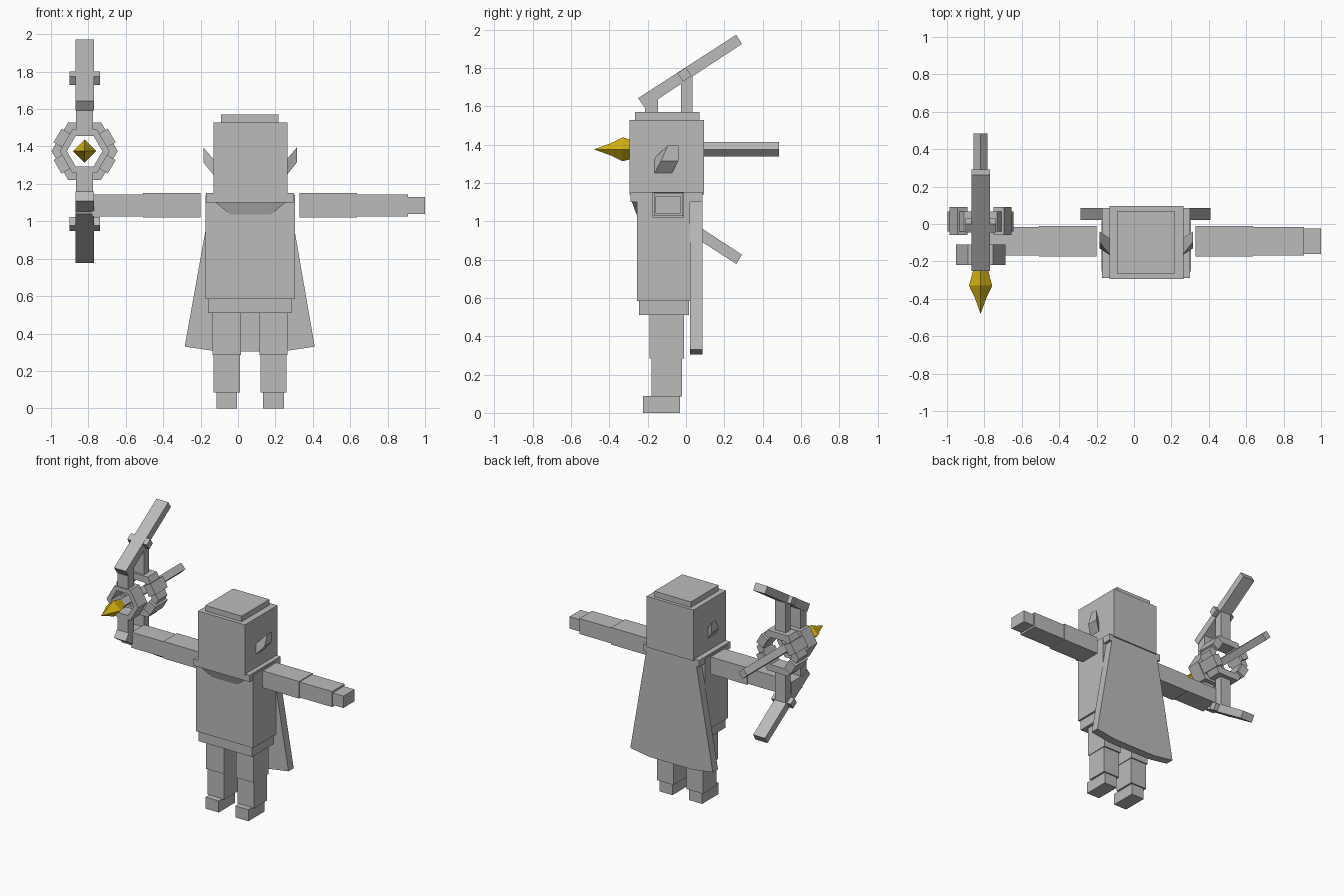
import bpy, bmesh, math
from mathutils import Vector

if "Cube" in bpy.data.objects:
    bpy.data.objects.remove(bpy.data.objects["Cube"])

CX = 0.065      # body symmetry plane
BX = -0.82      # bow centre x
BZ = 1.375      # bow centre height


def material(name, rgb):
    m = bpy.data.materials.new(name)
    m.diffuse_color = (*rgb, 1)
    m.use_nodes = True
    m.node_tree.nodes["Principled BSDF"].inputs["Base Color"].default_value = m.diffuse_color
    return m


GREY = material("plain_grey", (0.5, 0.5, 0.5))
GOLD = material("gold", (0.66, 0.45, 0.006))


def loft(name, rings, mat=GREY, closed=False):
    """Join equal-length rings of points with quads; cap the ends or close the loop."""
    bm = bmesh.new()
    vs = [[bm.verts.new(p) for p in r] for r in rings]
    n = len(rings[0])
    pairs = list(zip(vs, vs[1:])) + ([(vs[-1], vs[0])] if closed else [])
    for a, b in pairs:
        for i in range(n):
            j = (i + 1) % n
            bm.faces.new((a[i], a[j], b[j], b[i]))
    if not closed:
        bm.faces.new(vs[0])
        bm.faces.new(vs[-1])
    bmesh.ops.remove_doubles(bm, verts=bm.verts, dist=1e-5)
    bmesh.ops.recalc_face_normals(bm, faces=bm.faces)
    me = bpy.data.meshes.new(name)
    bm.to_mesh(me)
    bm.free()
    me.materials.append(mat)
    ob = bpy.data.objects.new(name, me)
    bpy.context.collection.objects.link(ob)
    return ob


def rect(x0, x1, y0, y1, z):
    return [(x0, y0, z), (x1, y0, z), (x1, y1, z), (x0, y1, z)]


def box(name, x, y, z):
    return loft(name, [rect(*x, *y, z[0]), rect(*x, *y, z[1])])


def side_prism(name, profile, half, sign):
    """Extrude a (y, z) profile across the bow; sign -1 flips it below the bow centre."""
    return loft(name, [[(BX + s * half, y, BZ + sign * (z - BZ)) for y, z in profile]
                       for s in (-1, 1)])


def hex_ring(name, r_out, r_in, y0, y1):
    rings = []
    for k in range(6):
        c, s = math.cos(k * math.pi / 3), math.sin(k * math.pi / 3)
        rings.append([(BX + r * c, y, BZ + r * s)
                      for r, y in ((r_out, y0), (r_out, y1), (r_in, y1), (r_in, y0))])
    return loft(name, rings, closed=True)


# head, collar and torso
box("head", (-0.13, 0.265), (-0.295, 0.095), (1.14, 1.528))
box("head_cap", (-0.09, 0.217), (-0.265, 0.07), (1.528, 1.57))
box("collar", (-0.17, 0.30), (-0.29, 0.085), (1.10, 1.152))
box("torso", (-0.175, 0.305), (-0.255, 0.02), (0.585, 1.14))
box("hips", (-0.16, 0.29), (-0.245, 0.015), (0.51, 0.585))
loft("collar_flap", [rect(-0.12, 0.255, -0.282, -0.25, 1.10),
                     rect(-0.04, 0.175, -0.258, -0.25, 1.035)])

# cape, flaring to a shallow pointed hem
cape = [(-0.205, 1.14), (-0.35, 0.33), (-0.18, 0.305),
        (0.18, 0.305), (0.345, 0.33), (0.205, 1.14)]
loft("cape", [[(CX + x, y, z) for x, z in cape] for y in (0.022, 0.085)])

# limbs and ears, mirrored about the body plane
for side, s in (("left", 1), ("right", -1)):
    def mx(a, b):
        return (CX + s * a, CX + s * b)

    box(side + "_upper_arm", mx(0.265, 0.572), (-0.175, -0.01), (1.02, 1.15))
    box(side + "_forearm", mx(0.572, 0.845), (-0.168, -0.016), (1.026, 1.144))
    box(side + "_hand", mx(0.845, 0.935), (-0.16, -0.025), (1.04, 1.13))
    box(side + "_upper_leg", mx(0.05, 0.20), (-0.19, -0.01), (0.285, 0.51))
    box(side + "_lower_leg", mx(0.055, 0.195), (-0.18, -0.02), (0.085, 0.285))
    box(side + "_foot", mx(0.07, 0.18), (-0.225, -0.03), (0.0, 0.088))
    base = [(CX + s * 0.19, y, z) for y, z in
            ((-0.17, 1.24), (-0.08, 1.24), (-0.08, 1.32), (-0.17, 1.325))]
    tip = [(CX + s * 0.25, y, z) for y, z in
           ((-0.13, 1.315), (-0.04, 1.315), (-0.04, 1.395), (-0.095, 1.395))]
    loft(side + "_ear", [base, tip])

# bow: swept limbs, struts and pins, mirrored up and down
pin_dir = Vector((0.51, 0.33)).normalized() * 0.0265
pin_nrm = Vector((-pin_dir.y, pin_dir.x))
pin_mid = Vector((-0.008, 1.765))
pin = [pin_mid + a * pin_dir + b * pin_nrm for a, b in ((-1, -1), (1, -1), (1, 1), (-1, 1))]
for label, s in (("upper", 1), ("lower", -1)):
    side_prism(label + "_bow_limb",
               [(-0.25, 1.642), (0.262, 1.973), (0.292, 1.925), (-0.215, 1.592)], 0.05, s)
    side_prism(label + "_front_strut",
               [(-0.215, 1.48), (-0.145, 1.48), (-0.145, 1.65), (-0.215, 1.605)], 0.045, s)
    side_prism(label + "_rear_strut",
               [(-0.025, 1.515), (0.035, 1.515), (0.035, 1.77), (-0.025, 1.73)], 0.045, s)
    side_prism(label + "_pin", pin, 0.082, s)

# bow rings
hex_ring("front_ring", 0.133, 0.095, -0.22, -0.11)
hex_ring("rear_ring", 0.177, 0.12, -0.04, 0.068)
for k in (30, 150, 210, 330):
    u = Vector((math.cos(math.radians(k)), 0, math.sin(math.radians(k))))
    t = Vector((-u.z, 0, u.x))
    c = Vector((BX, 0, BZ))
    loft("rear_ring_block", [[c + u * r + t * w + Vector((0, y, 0))
                              for r, w in ((0.105, -0.042), (0.167, -0.042),
                                           (0.167, 0.042), (0.105, 0.042))]
                             for y in (-0.06, 0.09)])


# arrow with diamond cross-section
def diamond(y, r):
    return [(BX + r, y, BZ), (BX, y, BZ + r), (BX - r, y, BZ), (BX, y, BZ - r)]


loft("arrow_shaft", [diamond(-0.24, 0.038), diamond(0.485, 0.038)])
loft("arrow_tip", [diamond(y, r) for y, r in
                   ((-0.24, 0.038), (-0.33, 0.062), (-0.395, 0.031), (-0.478, 0.001))], GOLD)
